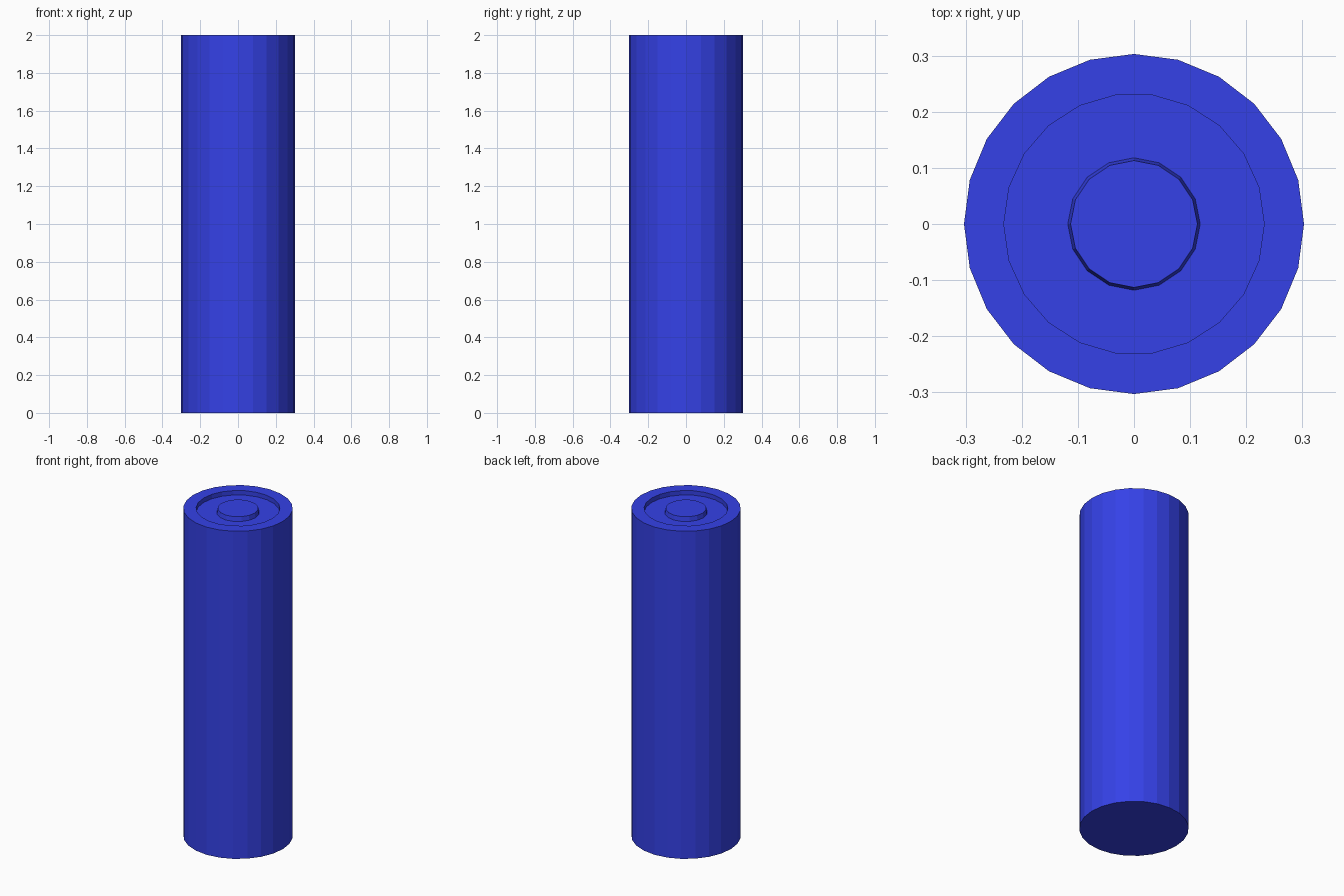
import bpy

HEIGHT = 2.0
RECESS = 0.027

default_cube = bpy.data.objects.get("Cube")
if default_cube:
    bpy.data.objects.remove(default_cube, do_unlink=True)

# Single casing colour
blue = bpy.data.materials.new("casing_blue")
blue.use_nodes = True
colour = (0.035, 0.053, 0.8, 1.0)
blue.diffuse_color = colour
blue.node_tree.nodes["Principled BSDF"].inputs["Base Color"].default_value = colour


def drum(name, sides, bottom_radius, top_radius, z_low, z_high):
    """Upright faceted drum with a corner on the +x or +y axis."""
    bpy.ops.mesh.primitive_cone_add(
        vertices=sides, radius1=bottom_radius, radius2=top_radius,
        depth=z_high - z_low, location=(0, 0, (z_low + z_high) / 2))
    obj = bpy.context.object
    obj.name = obj.data.name = name
    obj.data.materials.append(blue)
    return obj


# Main casing
casing = drum("casing", 24, 0.303, 0.303, 0, HEIGHT)

# Shallow recess in the top, turned so its corners lie on the x axis
cutter = drum("recess_cutter", 22, 0.232, 0.232, HEIGHT - RECESS, HEIGHT + 0.1)
cutter.rotation_euler.z = 1.5707963
cutter.hide_render = True
cut = casing.modifiers.new("recess", 'BOOLEAN')
cut.operation = 'DIFFERENCE'
cut.solver = 'EXACT'
cut.object = cutter
bpy.context.view_layer.objects.active = casing
bpy.ops.object.modifier_apply(modifier=cut.name)
bpy.data.objects.remove(cutter, do_unlink=True)

# Raised contact button, slightly tapered, standing on the recess floor
button = drum("contact_button", 16, 0.118, 0.113, HEIGHT - RECESS, HEIGHT)
button.parent = casing
button.matrix_parent_inverse = casing.matrix_world.inverted()
